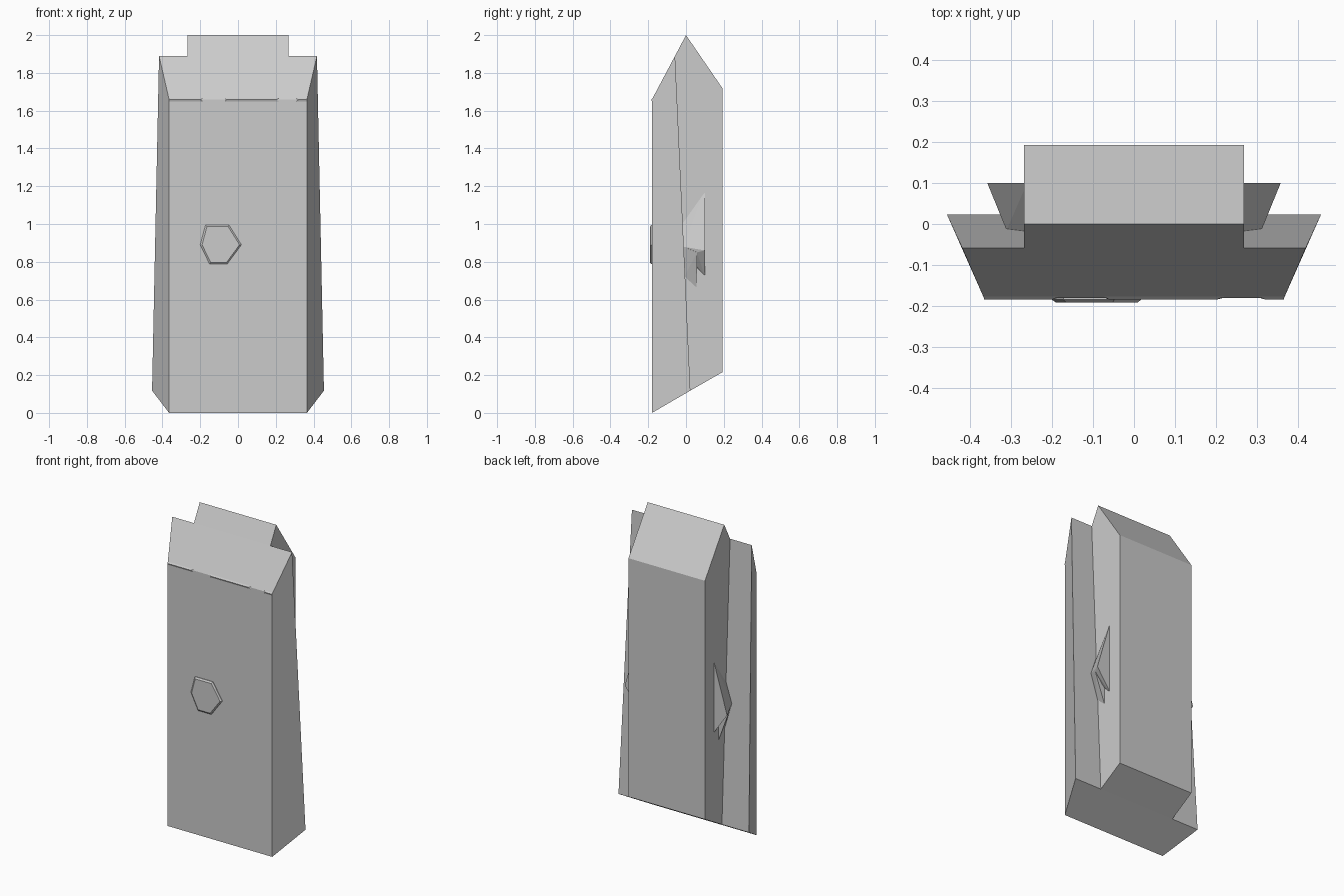
import bpy, bmesh, math

if "Cube" in bpy.data.objects:
    bpy.data.objects.remove(bpy.data.objects["Cube"])


def hull(name, groups):
    """One object made of convex solids, one per point group."""
    bm = bmesh.new()
    for pts in groups:
        part = bmesh.new()
        for p in pts:
            part.verts.new(p)
        bmesh.ops.convex_hull(part, input=part.verts[:])
        bmesh.ops.dissolve_limit(part, angle_limit=0.01,
                                 verts=part.verts[:], edges=part.edges[:])
        tmp = bpy.data.meshes.new("part")
        part.to_mesh(tmp)
        part.free()
        bm.from_mesh(tmp)
        bpy.data.meshes.remove(tmp)
    bmesh.ops.recalc_face_normals(bm, faces=bm.faces[:])
    mesh = bpy.data.meshes.new(name)
    bm.to_mesh(mesh)
    bm.free()
    ob = bpy.data.objects.new(name, mesh)
    bpy.context.collection.objects.link(ob)
    return ob


def mirrored(profile):
    """Points given for +x, repeated on -x."""
    return [(s * x, y, z) for s in (-1, 1) for x, y, z in profile]


# Front slab, flaring towards its slanted back
hull("front_slab", [mirrored([(.365, -.18, 0), (.365, -.18, 1.66),
                              (.455, .023, .118), (.418, -.058, 1.89)])])

# Narrower rear block with a two-slope top
hull("rear_block", [mirrored([(.267, y, z) for y, z in
     [(.023, .118), (.192, .215), (.192, 1.72), (0, 2), (-.058, 1.89)]])])

# Thin lip along the front top edge, broken by two chips
lip = []
for a, b, ea, eb in [(-.365, -.2, 0, .02), (-.06, .2, .015, .025), (.32, .365, .02, 0)]:
    lip.append([(a, -.184, 1.658), (b, -.184, 1.658),
                (a - ea, -.178, 1.643), (b + eb, -.178, 1.643),
                (a - ea, -.175, 1.668), (b + eb, -.175, 1.668)])
hull("top_edge_lip", lip)

# Six-sided button on the front
hexagon = [(-.2, .89), (-.172, .995), (-.048, .995),
           (.018, .89), (-.058, .787), (-.15, .787)]
cx, cz = -.09, .89
button = [(x, y, z) for x, z in hexagon for y in (-.175, -.184)]
button += [(cx + (x - cx) * .91, -.191, cz + (z - cz) * .91) for x, z in hexagon]
hull("front_button", [button])

# Pointed side catches: a long rear wedge and a shorter lower wedge
for side, s in (("left", -1), ("right", 1)):
    rear = [(.26, .1, 1.19), (.357, .1, .86), (.26, .1, .72),
            (.26, -.02, 1.02), (.31, -.015, .88), (.335, .058, .85), (.26, .058, .765)]
    lower = [(.26, -.02, .88), (.31, -.015, .88), (.337, .058, .85),
             (.26, .058, .88), (.26, .056, .645), (.26, -.015, .71)]
    hull(side + "_catch", [[(s * x, y, z) for x, y, z in g] for g in (rear, lower)])
